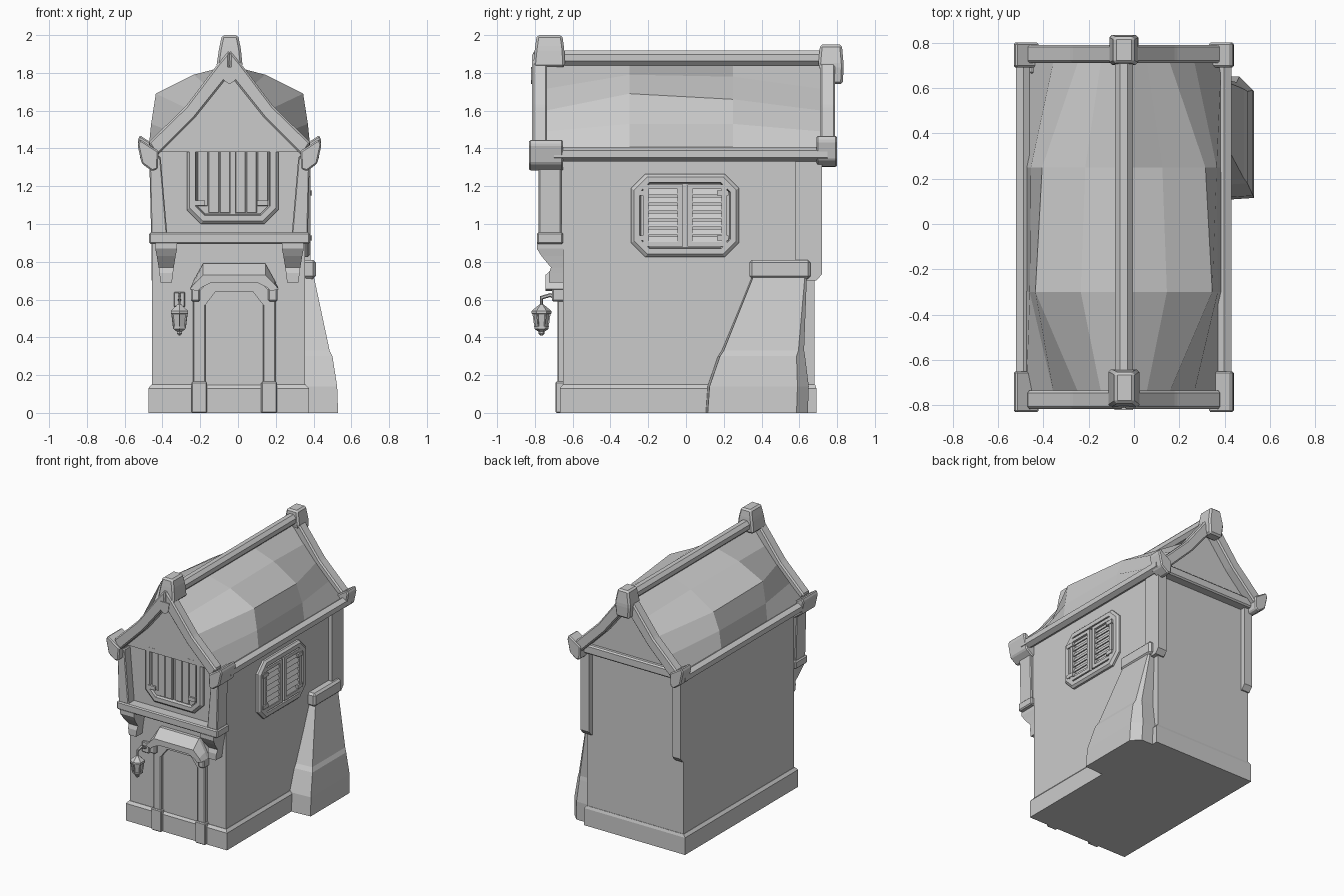
import bpy, bmesh, math
from mathutils import Vector, Matrix

if "Cube" in bpy.data.objects:
    bpy.data.objects.remove(bpy.data.objects["Cube"])

stone = bpy.data.materials.new("plain_grey")
stone.use_nodes = True
stone.diffuse_color = (0.6, 0.6, 0.6, 1)
stone.node_tree.nodes["Principled BSDF"].inputs["Base Color"].default_value = (0.6, 0.6, 0.6, 1)
CX = -0.045  # centre line of the house


def loft(name, rings, bevel=0, ring_closed=False, xform=None):
    """Skin a list of equal-length rings; caps the ends or joins them up."""
    bm = bmesh.new()
    rows = [[bm.verts.new(p) for p in r] for r in rings]
    n = len(rows[0])
    pairs = list(zip(rows, rows[1:])) + ([(rows[-1], rows[0])] if ring_closed else [])
    for a, b in pairs:
        for i in range(n):
            j = (i + 1) % n
            bm.faces.new((a[i], a[j], b[j], b[i]))
    if not ring_closed:
        bm.faces.new(rows[0])
        bm.faces.new(rows[-1])
    bmesh.ops.recalc_face_normals(bm, faces=bm.faces)
    if bevel:
        bmesh.ops.bevel(bm, geom=list(bm.edges), offset=bevel, segments=1, affect='EDGES')
    if xform:
        bm.transform(xform)
    me = bpy.data.meshes.new(name)
    bm.to_mesh(me)
    bm.free()
    me.materials.append(stone)
    ob = bpy.data.objects.new(name, me)
    bpy.context.collection.objects.link(ob)
    return ob


def rect(x0, x1, y0, y1, z):
    return [(x0, y0, z), (x1, y0, z), (x1, y1, z), (x0, y1, z)]


def box(name, x, y, z, bevel=0, xform=None):
    return loft(name, [rect(*x, *y, z[0]), rect(*x, *y, z[1])], bevel, xform=xform)


def prism(name, profile, y0, y1, bevel=0):
    """Extrude an (x, z) profile along y."""
    return loft(name, [[(x, y, z) for x, z in profile] for y in (y0, y1)], bevel)


def spin(name, profile, sides, loc):
    """Lathe a (radius, z) profile around a vertical axis."""
    ang = [2 * math.pi * (i + .5) / sides for i in range(sides)]
    return loft(name, [[(loc[0] + r * math.cos(a), loc[1] + r * math.sin(a), loc[2] + z)
                        for a in ang] for r, z in profile])


def bar(name, p, q, r, sides=8):
    """Straight faceted bar between two points."""
    p, q = Vector(p), Vector(q)
    rot = (q - p).to_track_quat('Z', 'Y')
    ang = [2 * math.pi * (i + .5) / sides for i in range(sides)]
    return loft(name, [[c + rot @ Vector((r * math.cos(a), r * math.sin(a), 0)) for a in ang]
                       for c in (p, q)])


def octagon(w, h, c, y):
    pts = [(w, h - c), (w - c, h), (c - w, h), (-w, h - c)]
    pts += [(-x, -z) for x, z in pts]
    return [(x, y, z) for x, z in pts]


# Walls and plinth
box("walls", (-.455, .355), (-.65, .68), (.1, 1.38))
loft("plinth", [rect(-.475, .375, -.668, .69, 0), rect(-.475, .375, -.668, .69, .13),
                rect(-.458, .358, -.653, .683, .15)])

# Jettied front gable
half = [(.40, .93), (.40, 1.38), (.18, 1.6)]
prism("front_gable", [(CX + x, z) for x, z in half] + [(CX, 1.84)]
      + [(CX - x, z) for x, z in reversed(half)], -.71, -.6)
box("jetty_beam", (-.47, .38), (-.79, -.65), (.895, .955), .008)

# Roof skin, swelling between the two gable ends
end = [(0, 1.84), (.10, 1.715), (.2, 1.60), (.31, 1.49), (.43, 1.38)]
front_mid = [(0, 1.84), (.19, 1.79), (.39, 1.69), (.415, 1.53), (.43, 1.38)]
back_mid = [(0, 1.84), (.17, 1.78), (.36, 1.66), (.41, 1.53), (.43, 1.38)]
rings = []
for y, prof in ((-.745, end), (-.3, front_mid), (.25, back_mid), (.72, end)):
    rings.append([(CX + x, y, z) for x, z in prof]
                 + [(CX - x, y, z) for x, z in reversed(prof[1:])])
loft("roof", rings)

# Ridge pole with end caps
bar("ridge_pole", (CX, -.72, 1.88), (CX, .75, 1.88), .043)
loft("front_ridge_cap", [rect(CX - .07, CX + .07, -.81, -.64, 1.83),
                         rect(CX - .055, CX + .06, -.80, -.645, 1.93),
                         rect(CX - .04, CX + .045, -.79, -.655, 2.0)], .012)
loft("back_ridge_cap", [rect(CX - .055, CX + .055, .75, .83, 1.74),
                        rect(CX - .065, CX + .065, .70, .835, 1.84),
                        rect(CX - .045, CX + .045, .71, .825, 1.95)], .012)
prism("gable_keystone", [(CX - .04, 1.83), (CX + .04, 1.83), (CX + .03, 1.76), (CX, 1.74),
                         (CX - .03, 1.76)], -.82, -.74)

for s, side in ((-1, "right"), (1, "left")):
    def X(d):
        return CX + s * d

    # Barge boards on both gables
    band = [(0, 1.92), (.06, 1.85), (.23, 1.625), (.43, 1.43), (.385, 1.36), (.18, 1.565), (0, 1.79)]
    for end_name, y0, y1 in (("front", -.815, -.735), ("back", .71, .79)):
        prism(f"{end_name}_barge_{side}", [(X(d), z) for d, z in band], y0, y1, .01)
    # Eaves beams and tilted corner blocks
    bar(f"eaves_beam_{side}", (X(.442), -.7, 1.37), (X(.442), .75, 1.37), .038, 6)
    block = [(.375, 1.385), (.475, 1.45), (.487, 1.42), (.465, 1.32), (.41, 1.28), (.38, 1.29)]
    prism(f"front_corner_block_{side}", [(X(d), z) for d, z in block], -.83, -.65, .008)
    prism(f"back_corner_block_{side}", [(X(d), z + .02) for d, z in block], .69, .80, .008)
    # Front timber posts and corbels under the jetty
    prism(f"front_post_{side}", [(X(.33), .95), (X(.415), .95), (X(.425), 1.36), (X(.365), 1.36)],
          -.78, -.66, .006)
    c = X(.335)
    loft(f"corbel_{side}", [rect(c - .03, c + .03, -.725, -.64, .69),
                            rect(c - .036, c + .036, -.725, -.64, .74),
                            rect(c - .04, c + .04, -.715, -.64, .77),
                            rect(c - .05, c + .05, -.765, -.64, .83),
                            rect(c - .058, c + .058, -.79, -.64, .87),
                            rect(c - .058, c + .058, -.79, -.64, .90)])
    # Door jambs and their feet
    d = -.02 + s * .185
    box(f"door_jamb_{side}", (d - .033, d + .033), (-.68, -.64), (.15, .62), .006)
    box(f"door_foot_{side}", (d - .042, d + .042), (-.692, -.64), (0, .165), .006)

# Back corner posts and tie beam
for name, x, y in (("back_post_left", (.31, .385), (.58, .72)),
                   ("back_post_right", (-.458, -.39), (.64, .72))):
    loft(name, [rect(*x, y[0], y[1] - .03, .70), rect(*x, *y, .735), rect(*x, *y, 1.38)])
box("back_tie_beam", (-.46, .37), (.66, .75), (1.34, 1.41), .01)

# Door panel, arch and hood
door = [(-.165, .05), (.165, .05), (.165, .56), (.10, .635), (-.10, .635), (-.165, .56)]
prism("door", [(x - .02, z) for x, z in door], -.655, -.63)


def arch_profile(outer, inner):
    """Mirror the right half of an arch into a closed (x, z) outline."""
    pts = outer + [(-x, z) for x, z in reversed(outer)]
    pts += [(-x, z) for x, z in inner] + list(reversed(inner))
    return [(x - .02, z) for x, z in pts]


prism("door_arch", arch_profile([(.215, .59), (.19, .64), (.13, .70)],
                                [(.155, .57), (.15, .575), (.10, .64)]), -.68, -.64)
hood = arch_profile([(.235, .655), (.215, .70), (.165, .79)],
                    [(.195, .645), (.175, .67), (.125, .715)])
loft("door_hood", [[(x, -.64, z) for x, z in hood], [(x, -.675, z) for x, z in hood],
                   [(x, -.745, min(z, .655 + (z - .655) * .55)) for x, z in hood]])
for s, side in ((-1, "right"), (1, "left")):
    x = -.02 + s * .205
    box(f"hood_bracket_{side}", (x - .025, x + .025), (-.71, -.64), (.59, .66), .008)


# Shuttered windows, modelled facing the front then placed
def window(name, w, h, place, slatted):
    loft(name + "_frame", [octagon(w, h, .075, .02), octagon(w, h, .075, -.015),
                           octagon(w - .015, h - .015, .07, -.03),
                           octagon(w - .045, h - .045, .05, -.03),
                           octagon(w - .055, h - .055, .045, .02)], ring_closed=True, xform=place)
    sw, sh = (w - .075) / 2, h - .055
    for s, side in ((-1, "right"), (1, "left")):
        c = s * (sw + .012)
        if slatted:
            for e in (-1, 1):
                x = c + e * (sw - .014)
                box(f"{name}_stile_{side}", (x - .014, x + .014), (-.03, .01), (-sh, sh), xform=place)
                box(f"{name}_rail_{side}", (c - sw, c + sw), (-.03, .01),
                    tuple(sorted((e * sh, e * (sh - .025)))), xform=place)
            for i in range(7):
                z = (i - 3) * sh * .255
                low = rect(c - sw + .02, c + sw - .02, -.026, -.018, z - .018)
                top = rect(c - sw + .02, c + sw - .02, -.012, .0, z + .014)
                loft(f"{name}_slat_{side}", [low, top], xform=place)
        else:
            # Boarded leaf, outer corners clipped, with three proud planks
            out = s * (w - .055)
            inn = s * .012
            leaf = [(inn, -sh), (out - s * .04, -sh), (out, .04 - sh),
                    (out, sh - .04), (out - s * .04, sh), (inn, sh)]
            loft(f"{name}_leaf_{side}", [[(x, y, z) for x, z in leaf] for y in (.01, -.016)],
                 xform=place)
            pw = (abs(out) - .012) / 3
            for i in range(3):
                x = s * (.012 + pw * (i + .5))
                top = sh - (.04 if i == 2 else .004)
                box(f"{name}_plank_{side}", (x - pw * .47, x + pw * .47), (-.022, .01),
                    (-top, top), .003, place)
        for e in (-1, 1):
            x = s * (w - .075)
            box(f"{name}_hinge_{side}", (x - .04, x + .02), (-.036, -.015),
                (e * sh * .72 - .014, e * sh * .72 + .014), xform=place)


window("front_window", .243, .255, Matrix.Translation((-.028, -.71, 1.255)), False)
window("side_window", .285, .22, Matrix.Translation((.355, -.005, 1.045))
       @ Matrix.Rotation(math.pi / 2, 4, 'Z'), True)


# Sloping side buttress with a clipped back corner, and its cap
def buttress_ring(x, y0, y1, clip, z):
    return [(.3, y0, z), (x, y0 + .015, z), (x, y1 - clip, z), (x - clip, y1, z), (.3, y1, z)]


loft("buttress", [buttress_ring(.53, .10, .645, .06, 0), buttress_ring(.525, .11, .65, .06, .14),
                  buttress_ring(.50, .165, .63, .045, .30), buttress_ring(.485, .185, .625, .03, .33),
                  buttress_ring(.40, .345, .64, .01, .73)])
box("buttress_cap", (.3, .412), (.335, .66), (.71, .81), .015)

# Hanging lantern on its wall bracket
LX, LY = -.31, -.765
box("lantern_plate", (LX - .03, LX + .03), (-.67, -.64), (.56, .64), .005)
bar("lantern_arm", (LX, -.65, .59), (LX, -.72, .625), .01, 6)
bar("lantern_hook", (LX, -.715, .625), (LX, LY, .61), .01, 6)
bar("lantern_hanger", (LX, LY, .62), (LX, LY, .55), .007, 6)
spin("lantern_roof", [(.012, .575), (.022, .565), (.052, .54), (.052, .525), (.03, .52)],
     6, (LX, LY, 0))
spin("lantern_glass", [(.042, .525), (.03, .45)], 6, (LX, LY, 0))
spin("lantern_base", [(.038, .458), (.038, .445), (.016, .43), (.016, .42), (.006, .41)],
     6, (LX, LY, 0))
for i in range(6):
    a = math.pi * (i + .5) / 3
    u = Vector((math.cos(a), math.sin(a), 0))
    o = Vector((LX, LY, 0))
    bar("lantern_rib", o + u * .045 + Vector((0, 0, .53)), o + u * .034 + Vector((0, 0, .45)), .005, 4)
